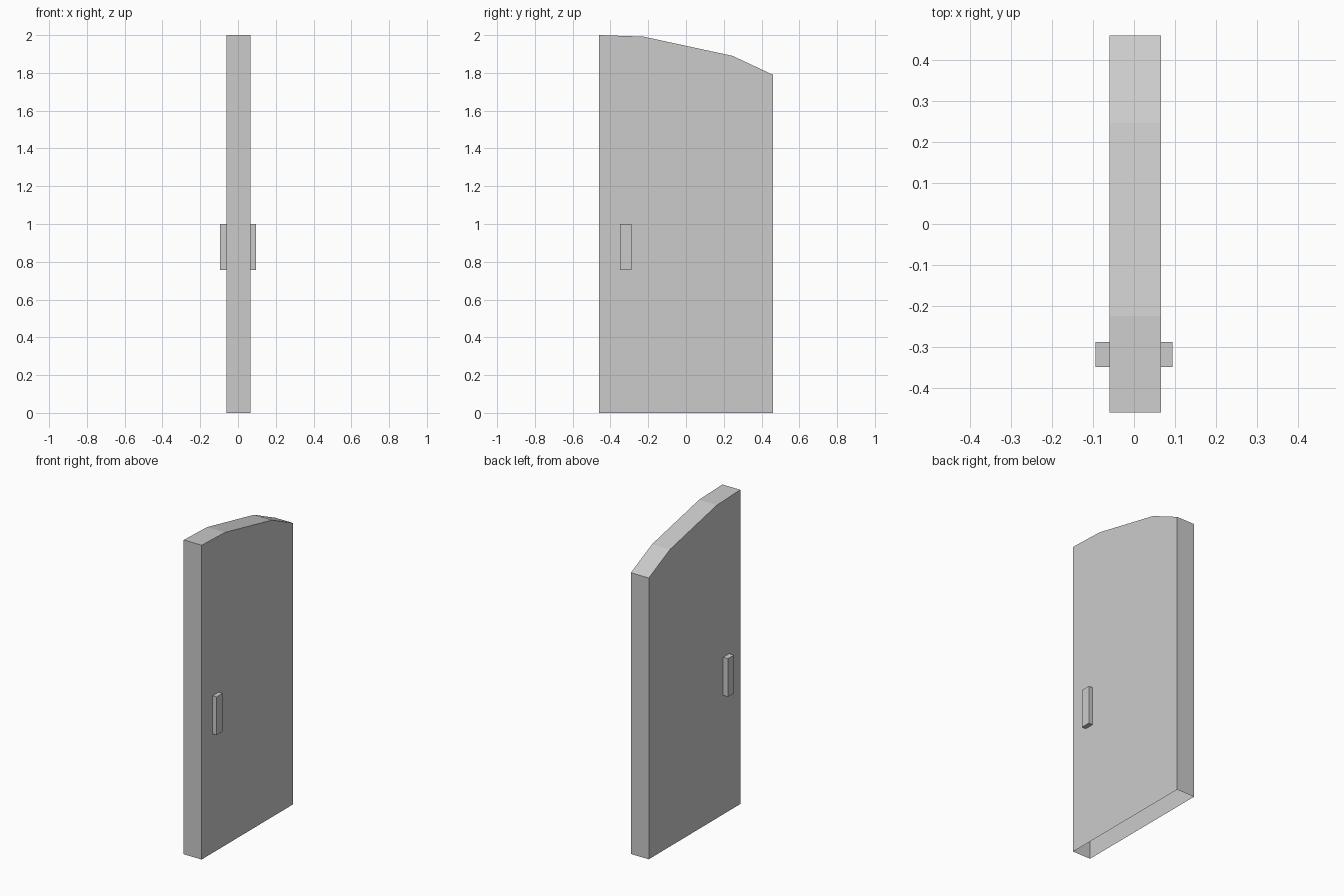
import bpy, bmesh

if "Cube" in bpy.data.objects:
    bpy.data.objects.remove(bpy.data.objects["Cube"])

DOOR_X = (-0.06, 0.066)
HANDLE_X = 0.094


def extrude_profile(name, profile, x0, x1, open_bottom=False):
    """Extrude a (y, z) outline along x into a flat-faced solid."""
    bm = bmesh.new()
    face = bm.faces.new([bm.verts.new((x0, y, z)) for y, z in profile])
    ext = bmesh.ops.extrude_face_region(bm, geom=[face], use_keep_orig=True)
    moved = [g for g in ext["geom"] if isinstance(g, bmesh.types.BMVert)]
    bmesh.ops.translate(bm, verts=moved, vec=(x1 - x0, 0, 0))
    bmesh.ops.recalc_face_normals(bm, faces=bm.faces)
    if open_bottom:
        base = [f for f in bm.faces if all(v.co.z < 1e-4 for v in f.verts)]
        bmesh.ops.delete(bm, geom=base, context='FACES_ONLY')
    mesh = bpy.data.meshes.new(name)
    bm.to_mesh(mesh)
    bm.free()
    obj = bpy.data.objects.new(name, mesh)
    bpy.context.collection.objects.link(obj)
    return obj


# Door leaf with half-arch top; hollow shell, open underneath
leaf = [(-0.46, 0), (0.46, 0), (0.46, 1.79), (0.247, 1.89),
        (-0.225, 1.992), (-0.46, 2.0)]
extrude_profile("door_leaf", leaf, *DOOR_X, open_bottom=True)

# Pull handles, one on each side
grip = [(-0.349, 0.757), (-0.288, 0.757), (-0.288, 1.0), (-0.349, 1.0)]
extrude_profile("handle_left", grip, -HANDLE_X, DOOR_X[0])
extrude_profile("handle_right", grip, DOOR_X[1], HANDLE_X)
